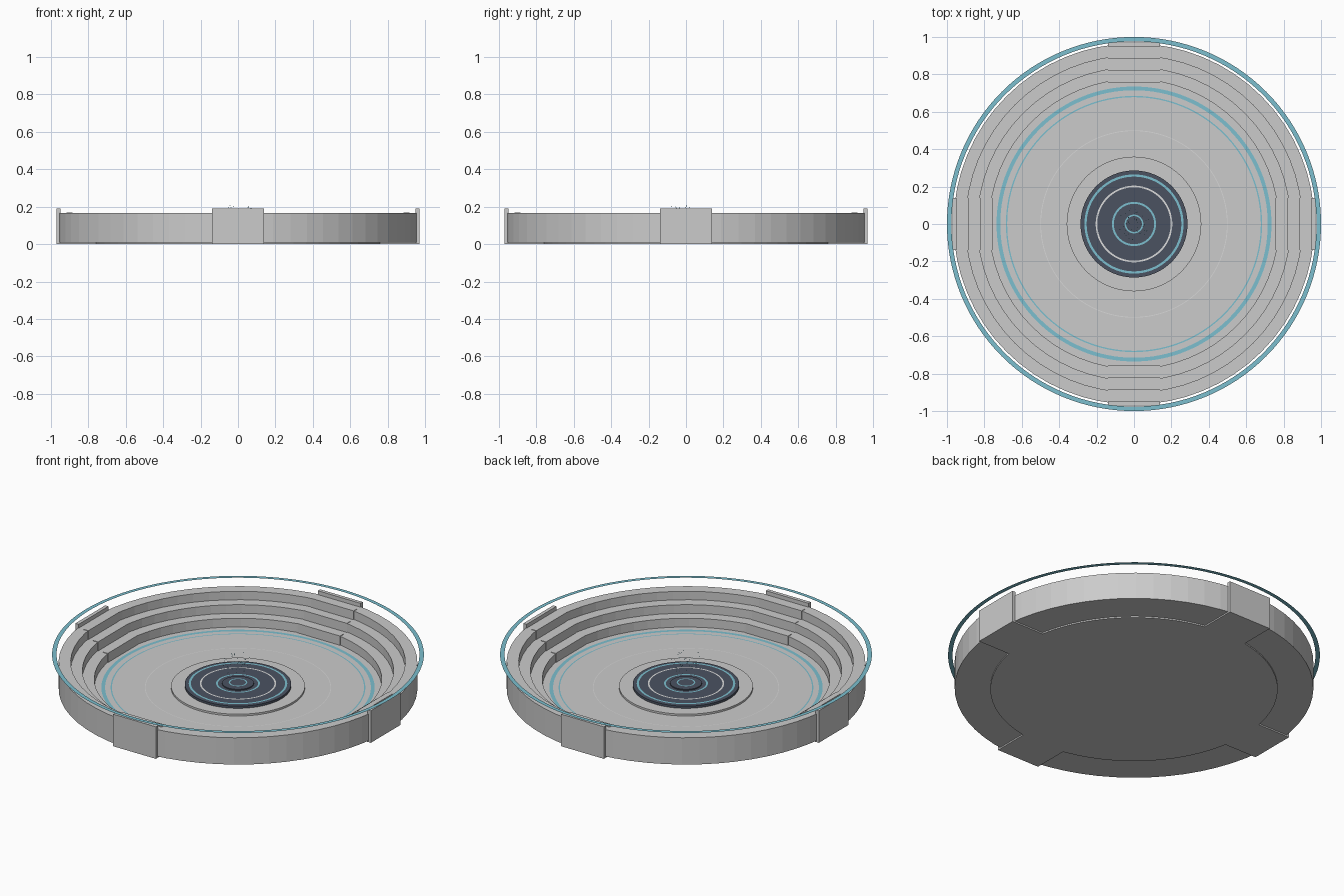
import bpy, bmesh, math, random
from mathutils import Vector, Matrix

cube = bpy.data.objects.get("Cube")
if cube:
    bpy.data.objects.remove(cube, do_unlink=True)


def material(name, rgb):
    m = bpy.data.materials.new(name)
    m.use_nodes = True
    colour = (*rgb, 1)
    m.diffuse_color = colour
    m.node_tree.nodes["Principled BSDF"].inputs["Base Color"].default_value = colour
    return m


STONE = material("pale stone", (0.6, 0.6, 0.6))
SLATE = material("dark slate", (0.07, 0.085, 0.12))
CYAN = material("soft cyan", (0.2, 0.52, 0.62))
LIGHT = material("light line", (0.7, 0.7, 0.7))


def finish(name, bm, mat):
    mesh = bpy.data.meshes.new(name)
    bm.to_mesh(mesh)
    bm.free()
    mesh.materials.append(mat)
    obj = bpy.data.objects.new(name, mesh)
    bpy.context.collection.objects.link(obj)
    return obj


def lathe(name, profile, mat, closed=True, segments=64):
    """Spin a radius/height profile around the vertical axis."""
    bm = bmesh.new()
    rings = []
    for i in range(segments):
        a = math.tau * i / segments
        rings.append([bm.verts.new((r * math.cos(a), r * math.sin(a), z)) for r, z in profile])
    n = len(profile)
    for i in range(segments):
        here, after = rings[i], rings[(i + 1) % segments]
        for j in range(n if closed else n - 1):
            k = (j + 1) % n
            bm.faces.new((here[j], after[j], after[k], here[k]))
    if closed:
        bmesh.ops.recalc_face_normals(bm, faces=bm.faces)
    return finish(name, bm, mat)


def disc(name, radius, bottom, top, mat, segments=64):
    bm = bmesh.new()
    bmesh.ops.create_cone(bm, cap_ends=True, segments=segments, radius1=radius,
                          radius2=radius, depth=top - bottom,
                          matrix=Matrix.Translation((0, 0, (top + bottom) / 2)))
    return finish(name, bm, mat)


def flat_ring(name, inner, outer, z, mat):
    return lathe(name, [(outer, z), (inner, z)], mat, closed=False, segments=128)


# Terraced bowl: each tier is an inner radius and a top height
BASE, FLOOR, OUTER = 0.008, 0.014, 0.965
tiers = [(0.9, 0.167), (0.837, 0.117), (0.773, 0.066)]
profile = [(OUTER, BASE), (OUTER, tiers[0][1])]
for i, (radius, top) in enumerate(tiers):
    below = tiers[i + 1][1] if i + 1 < len(tiers) else BASE
    profile += [(radius, top), (radius, below)]
lathe("terraced_bowl", profile, STONE)

# Arena floor
disc("arena_floor", 0.773, 0, FLOOR, STONE)

# Four stairways, one on each side
steps = [(0.949, 0.97, 0.19)] + [(r - 0.016, r + 0.016, z + 0.003) for r, z in tiers]
for side, name in enumerate(("left", "back", "right", "front")):
    turn = Matrix.Rotation(side * math.pi / 2, 4, "Z")
    bm = bmesh.new()
    for inner, outer, top in steps:
        place = Matrix.Translation(((inner + outer) / 2, 0, top / 2))
        size = Matrix.Diagonal((outer - inner, 0.28, top, 1))
        bmesh.ops.create_cube(bm, size=1, matrix=turn @ place @ size)
    # Solid underside joining the steps
    place = Matrix.Translation((0.863, 0, 0.006))
    bmesh.ops.create_cube(bm, size=1, matrix=turn @ place @ Matrix.Diagonal((0.212, 0.28, 0.012, 1)))
    finish(name + "_stairway", bm, STONE)

# Painted floor rings
flat_ring("wide_floor_ring", 0.715, 0.735, FLOOR + 0.002, CYAN)
flat_ring("thin_floor_ring", 0.678, 0.685, FLOOR + 0.002, CYAN)
flat_ring("faint_floor_ring", 0.497, 0.501, FLOOR + 0.002, LIGHT)

# Central dais
disc("dais_base", 0.36, FLOOR - 0.004, 0.025, STONE)
disc("dais_top", 0.286, 0.02, 0.038, SLATE)
disc("dais_hub", 0.085, 0.035, 0.044, SLATE)
for name, inner, outer, z, mat in (
    ("outer_dais_ring", 0.253, 0.265, 0.04, CYAN),
    ("middle_dais_ring", 0.196, 0.205, 0.04, LIGHT),
    ("inner_dais_ring", 0.108, 0.118, 0.04, CYAN),
    ("hub_ring", 0.042, 0.05, 0.046, CYAN),
):
    flat_ring(name, inner, outer, z, mat)

# Cloud of tiny floating motes over the dais
random.seed(4)
bm = bmesh.new()
for i in range(50):
    a, r = random.uniform(0, math.tau), 0.085 * math.sqrt(random.random())
    spot = Vector((r * math.cos(a), r * math.sin(a), random.uniform(0.13, 0.205)))
    bmesh.ops.create_icosphere(bm, subdivisions=1, radius=0.0025, matrix=Matrix.Translation(spot))
finish("floating_motes", bm, CYAN)

# Halo hovering above the rim
flat_ring("rim_halo", 0.976, 1.0, 0.212, CYAN)
